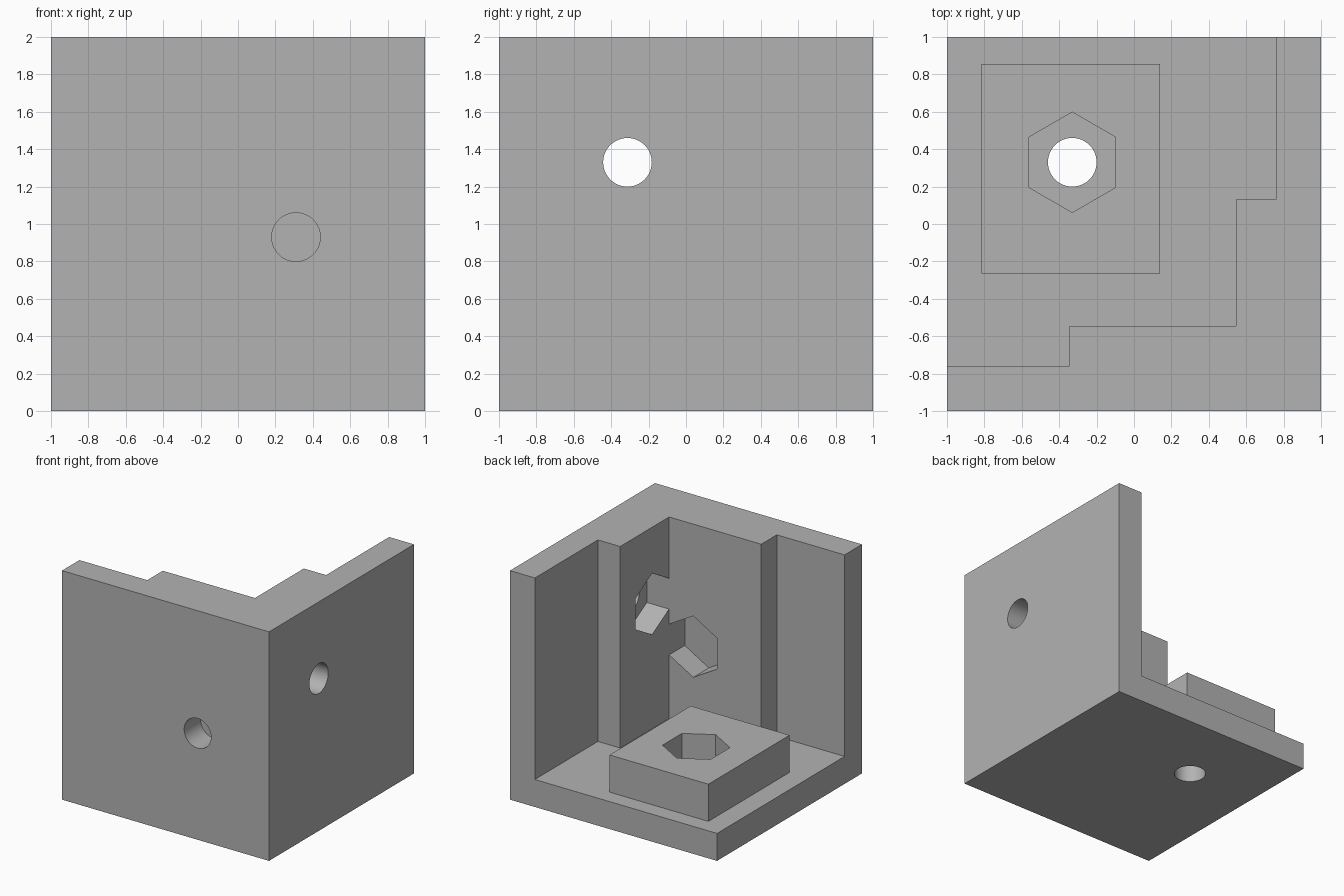
import bpy, bmesh, math
from mathutils import Matrix, Vector

cube = bpy.data.objects.get("Cube")
if cube:
    bpy.data.objects.remove(cube, do_unlink=True)

GREY = (0.45, 0.45, 0.45, 1.0)
grey = bpy.data.materials.new("plain grey")
grey.use_nodes = True
grey.diffuse_color = GREY
grey.node_tree.nodes["Principled BSDF"].inputs["Base Color"].default_value = GREY

WALL = 0.24          # plate thickness
PAD_TOP = 0.565      # height of the raised block on the floor
BORE, NUT = 0.13, 0.268


def add_object(name, bm):
    bmesh.ops.recalc_face_normals(bm, faces=bm.faces[:])
    mesh = bpy.data.meshes.new(name)
    bm.to_mesh(mesh)
    bm.free()
    mesh.materials.append(grey)
    obj = bpy.data.objects.new(name, mesh)
    bpy.context.collection.objects.link(obj)
    return obj


def prism(name, outline, z0, z1):
    bm = bmesh.new()
    face = bm.faces.new([bm.verts.new((x, y, z0)) for x, y in outline])
    new = bmesh.ops.extrude_face_region(bm, geom=[face])["geom"]
    verts = [v for v in new if isinstance(v, bmesh.types.BMVert)]
    bmesh.ops.translate(bm, vec=(0, 0, z1 - z0), verts=verts)
    return add_object(name, bm)


def box(name, x0, x1, y0, y1, z0, z1):
    return prism(name, [(x0, y0), (x1, y0), (x1, y1), (x0, y1)], z0, z1)


def rod(name, start, end, radius, sides, roll):
    """Straight prism between two points along one axis."""
    start, end = Vector(start), Vector(end)
    axis = end - start
    turn = axis.to_track_quat('Z', 'Y').to_matrix().to_4x4()
    place = Matrix.Translation((start + end) / 2) @ turn @ Matrix.Rotation(roll, 4, 'Z')
    bm = bmesh.new()
    bmesh.ops.create_cone(bm, cap_ends=True, segments=sides, radius1=radius,
                          radius2=radius, depth=axis.length, matrix=place)
    obj = add_object(name, bm)
    obj.hide_render = True
    return obj


def combine(target, other, operation):
    mod = target.modifiers.new(operation.lower(), 'BOOLEAN')
    mod.operation = operation
    mod.solver = 'EXACT'
    mod.object = other
    bpy.context.view_layer.objects.active = target
    bpy.ops.object.modifier_apply(modifier=mod.name)
    bpy.data.objects.remove(other, do_unlink=True)


# Two upright walls with thickened inner corner, drawn as one stepped plan
plan = [(-1, -1), (1, -1), (1, 1), (0.76, 1), (0.76, 0.13), (0.545, 0.13),
        (0.545, -0.545), (-0.345, -0.545), (-0.345, -0.76), (-1, -0.76)]
bracket = prism("corner_bracket", plan, 0, 2)

# Floor plate and its raised block
combine(bracket, box("floor_plate", -1, 1, -1, 1, 0, WALL), 'UNION')
combine(bracket, box("floor_block", -0.815, 0.14, -0.265, 0.855, 0.1, PAD_TOP), 'UNION')

# Bolt bores: floor and side go through, the front one stops at a thin web
bores = [((-0.33, 0.33, -0.1), (-0.33, 0.33, 0.4)),
         ((1.1, -0.313, 1.33), (0.65, -0.313, 1.33)),
         ((0.31, -1.1, 0.93), (0.31, -0.775, 0.93))]
# Hexagonal nut pockets, sunk from the inner faces down to the plates
pockets = [((-0.33, 0.33, WALL), (-0.33, 0.33, 0.7)),
           ((0.76, -0.312, 1.33), (0.53, -0.312, 1.33)),
           ((0.312, -0.76, 0.93), (0.312, -0.53, 0.93))]

for start, end in pockets:
    # One hexagon corner points along y on the floor and along z on the walls
    cutter = rod("nut_cutter", start, end, NUT, 6, 0)
    up = Vector((0, 1, 0)) if start[0] == end[0] and start[1] == end[1] else Vector((0, 0, 1))
    middle = (Vector(start) + Vector(end)) / 2
    reach = max((v.co - middle).dot(up) for v in cutter.data.vertices)
    if reach < NUT * 0.95:
        bpy.data.objects.remove(cutter, do_unlink=True)
        cutter = rod("nut_cutter", start, end, NUT, 6, math.pi / 6)
    combine(bracket, cutter, 'DIFFERENCE')

for start, end in bores:
    combine(bracket, rod("bore_cutter", start, end, BORE, 48, 0), 'DIFFERENCE')

# Smooth bores, crisp edges elsewhere
bpy.ops.object.select_all(action='DESELECT')
bracket.select_set(True)
bpy.context.view_layer.objects.active = bracket
bpy.ops.object.shade_smooth_by_angle(angle=math.radians(30))
